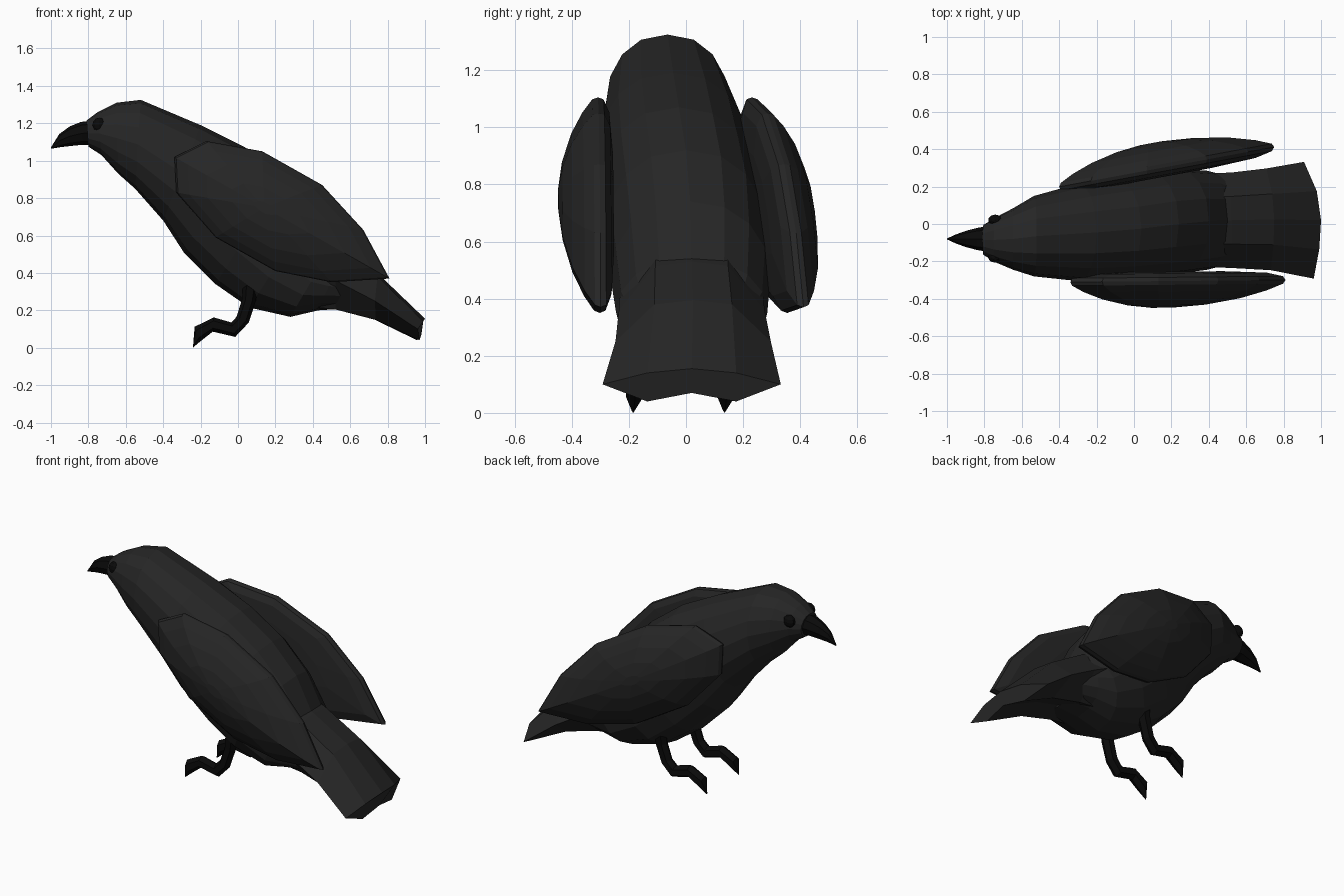
import bpy, bmesh
from math import sin, cos, tau, copysign


def material(name, v):
    m = bpy.data.materials.new(name)
    m.diffuse_color = (v, v, v, 1)
    return m


FEATHER = material("feather_black", 0.019)
HORN = material("horn_black", 0.003)


def finish(name, bm, mat):
    bmesh.ops.recalc_face_normals(bm, faces=bm.faces[:])
    me = bpy.data.meshes.new(name)
    bm.to_mesh(me)
    bm.free()
    me.materials.append(mat)
    ob = bpy.data.objects.new(name, me)
    bpy.context.collection.objects.link(ob)
    return ob


def loft(name, rings, mat):
    """Skin a list of equal-length point rings and cap both ends."""
    bm = bmesh.new()
    vs = [[bm.verts.new(p) for p in r] for r in rings]
    n = len(vs[0])
    for a, b in zip(vs, vs[1:]):
        for i in range(n):
            j = (i + 1) % n
            bm.faces.new((a[i], a[j], b[j], b[i]))
    bm.faces.new(vs[0][::-1])
    bm.faces.new(vs[-1])
    return finish(name, bm, mat)


def oval(top_x, top_z, bot_x, bot_z, yc, hw, n, power=1.0):
    """Oval ring spanning a top and a bottom point of the side profile."""
    mx, mz = (top_x + bot_x) / 2, (top_z + bot_z) / 2
    ring = []
    for i in range(n):
        c, s = cos(tau * i / n), sin(tau * i / n)
        s = copysign(abs(s) ** power, s)
        ring.append((mx + (top_x - mx) * c, yc + hw * s, mz + (top_z - mz) * c))
    return ring


# Body with head
body = [
    (-0.81, 1.215, -0.80, 1.075, -0.085, 0.080),
    (-0.75, 1.26, -0.73, 1.03, -0.085, 0.120),
    (-0.65, 1.31, -0.64, 0.93, -0.08, 0.165),
    (-0.52, 1.325, -0.55, 0.85, -0.065, 0.215),
    (-0.20, 1.19, -0.40, 0.68, -0.045, 0.26),
    (0.04, 1.07, -0.29, 0.51, -0.025, 0.275),
    (0.24, 0.92, -0.12, 0.34, 0.00, 0.285),
    (0.40, 0.74, 0.06, 0.215, 0.015, 0.28),
    (0.50, 0.54, 0.28, 0.165, 0.02, 0.265),
    (0.54, 0.46, 0.43, 0.20, 0.02, 0.24),
    (0.64, 0.42, 0.58, 0.21, 0.02, 0.20),
]
loft("body", [oval(*s, 16, 0.88) for s in body], FEATHER)

# Beak
beak = [
    (-0.78, 1.215, -0.78, 1.085, -0.08, 0.068),
    (-0.84, 1.207, -0.83, 1.085, -0.08, 0.06),
    (-0.90, 1.183, -0.90, 1.078, -0.08, 0.043),
    (-0.955, 1.143, -0.95, 1.072, -0.08, 0.024),
    (-1.0, 1.071, -0.998, 1.064, -0.08, 0.003),
]
loft("beak", [oval(*s, 8) for s in beak], HORN)

# Eyes: flattened beads
for label, y in (("left", -0.178), ("right", 0.022)):
    bm = bmesh.new()
    bmesh.ops.create_uvsphere(bm, u_segments=10, v_segments=6, radius=0.038)
    bmesh.ops.scale(bm, verts=bm.verts[:], vec=(1, 0.75, 1))
    bmesh.ops.translate(bm, verts=bm.verts[:], vec=(-0.742, y, 1.192))
    finish(label + "_eye", bm, HORN)


# Tail: arched fan, rows of x, top z, edge z, bottom z, y centre, half width, edge setback
def tail_ring(x, top, edge, bottom, yc, hw, back):
    us = (-1, -0.5, 0, 0.5, 1, 0.5, 0, -0.5)
    zs = (edge, top - 0.015, top, top - 0.015, edge, bottom, bottom + 0.03, bottom)
    ring = []
    for i, (u, z) in enumerate(zip(us, zs)):
        setback = back * (u * u + 0.4 * u * abs(u)) + (back * 0.3 if i > 4 else 0)
        ring.append((x - setback, yc + hw * u, z))
    return ring


tail = [
    (0.38, 0.60, 0.43, 0.22, 0.02, 0.25, 0),
    (0.52, 0.53, 0.36, 0.205, 0.02, 0.255, 0),
    (0.75, 0.395, 0.25, 0.15, 0.025, 0.272, 0.03),
    (1.0, 0.155, 0.10, 0.04, 0.02, 0.312, 0.065),
]
loft("tail", [tail_ring(*s) for s in tail], FEATHER)

# Folded wings: lens-shaped shells over a shared side outline
OUTLINE = [(-0.34, 1.02), (-0.17, 1.105), (0.13, 1.05), (0.45, 0.87), (0.67, 0.63), (0.81, 0.37),
           (0.5, 0.35), (0.2, 0.41), (-0.12, 0.59), (-0.33, 0.83)]
CX, CZ = 0.14, 0.75


def wing(name, side, shift, base, slope):
    rings = []
    for scale, out in ((0.5, -0.05), (0.85, -0.04), (0.98, -0.02), (1.0, 0.0), (0.98, 0.02),
                       (0.85, 0.055), (0.64, 0.095), (0.36, 0.128), (0.1, 0.142)):
        ring = []
        for px, pz in OUTLINE:
            x = CX + (px - CX) * scale + shift
            z = CZ + (pz - CZ) * scale
            ring.append((x, side * (base + slope * (x - 0.2) + out), z))
        rings.append(ring)
    loft(name, rings, FEATHER)


wing("left_wing", -1, 0, 0.305, -0.01)
wing("right_wing", 1, -0.06, 0.31, 0.185)

# Legs with a single bent toe
leg = [
    (0.025, 0.34, 0.11, 0.34, 0.0, 0.038),
    (0.022, 0.26, 0.095, 0.25, 0.0, 0.036),
    (-0.008, 0.165, 0.058, 0.135, -0.005, 0.034),
    (-0.035, 0.135, -0.015, 0.058, -0.01, 0.035),
    (-0.13, 0.162, -0.135, 0.086, -0.015, 0.036),
    (-0.232, 0.112, -0.20, 0.035, -0.02, 0.034),
    (-0.238, 0.03, -0.242, 0.0, -0.025, 0.006),
]
for label, side in (("left", -1), ("right", 1)):
    loft(label + "_leg", [oval(a, b, c, d, side * 0.16 + y, w, 6) for a, b, c, d, y, w in leg], HORN)
